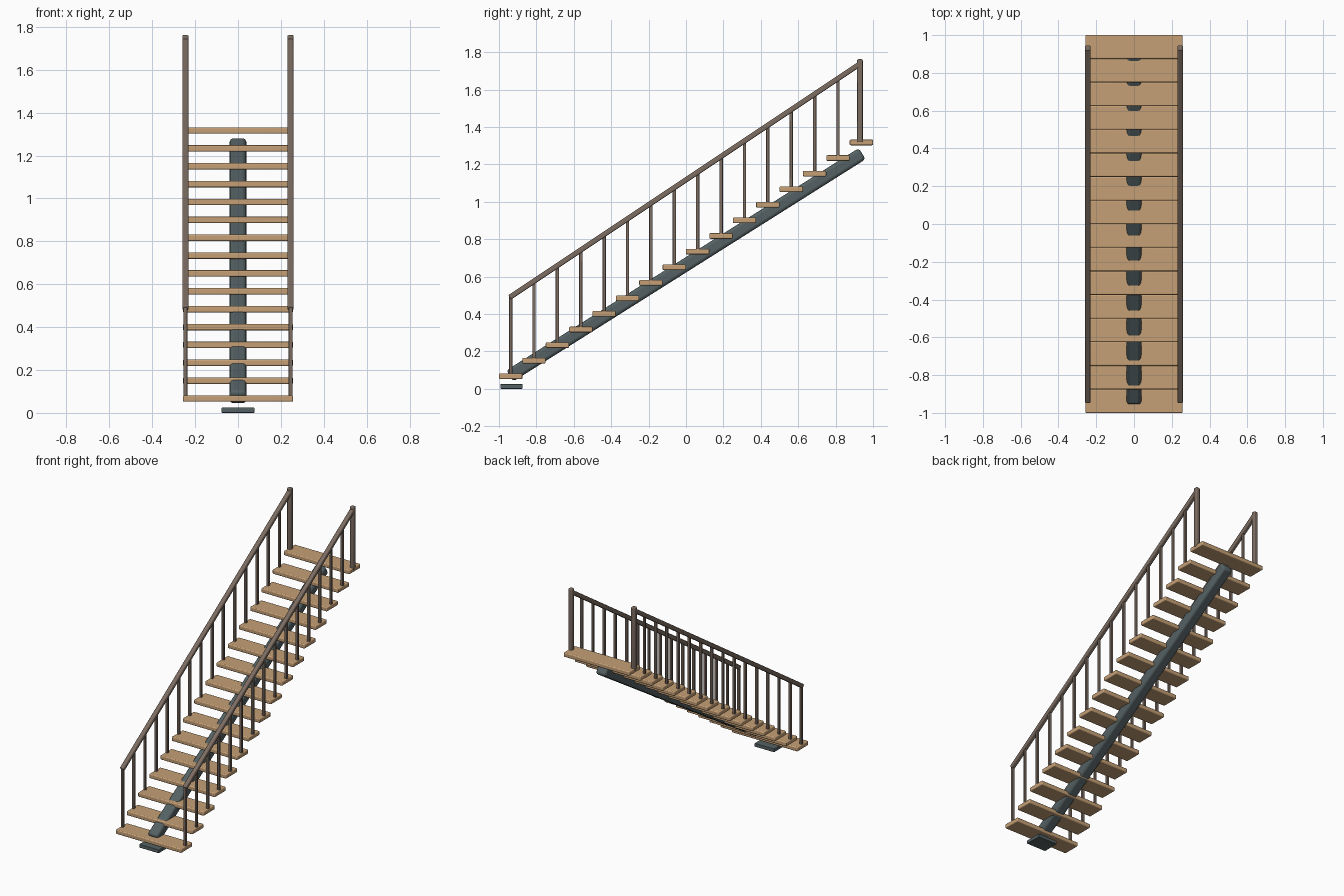
import bpy
from math import atan, hypot
from mathutils import Vector

cube = bpy.data.objects.get("Cube")
if cube:
    bpy.data.objects.remove(cube, do_unlink=True)


def material(name, rgb):
    m = bpy.data.materials.new(name)
    m.use_nodes = True
    m.diffuse_color = (*rgb, 1)
    m.node_tree.nodes["Principled BSDF"].inputs["Base Color"].default_value = (*rgb, 1)
    return m


WOOD = material("oak wood", (0.56, 0.35, 0.18))
BROWN = material("brown metal", (0.20, 0.15, 0.12))
SLATE = material("slate steel", (0.09, 0.12, 0.125))


def box(name, centre, size, mat, bevel, tilt=0.0):
    """Soft-edged box, tilted about the x axis."""
    bpy.ops.mesh.primitive_cube_add(size=1, location=centre)
    ob = bpy.context.object
    ob.name = name
    ob.scale = size
    bpy.ops.object.transform_apply(location=False, rotation=False, scale=True)
    ob.rotation_euler.x = tilt
    ob.data.materials.append(mat)
    mod = ob.modifiers.new("soft edges", "BEVEL")
    mod.width = bevel
    mod.segments = 3
    bpy.ops.object.shade_smooth_by_angle()
    return ob


def sloped_bar(name, start, end, width, height, mat, bevel):
    """Bar in a yz plane running between two points."""
    a, b = Vector(start), Vector(end)
    d = b - a
    return box(name, (a + b) / 2, (width, hypot(d.y, d.z), height), mat, bevel, atan(d.z / d.y))


STEPS = 16
RUN, RISE = 0.125, 1.25 / 15
FIRST_Y, FIRST_Z, THICK = -0.9375, 0.067, 0.03
RAIL_X = 0.245


def rail_z(y):
    return 0.492 + (y - FIRST_Y) * RISE / RUN


# Treads
for i in range(STEPS):
    box(f"tread_{i + 1}", (0, FIRST_Y + i * RUN, FIRST_Z + i * RISE),
        (0.514, RUN, THICK), WOOD, 0.006)

# Central beam and floor plate
sloped_bar("central_beam", (0, -0.942, 0.069), (0, 0.942, 1.257), 0.078, 0.07, SLATE, 0.017)
box("floor_plate", (0, -0.933, 0.0125), (0.154, 0.12, 0.025), SLATE, 0.004)

# Railings on both sides
for side, sx in (("left", 1), ("right", -1)):
    x = sx * RAIL_X
    top_y = 0.93
    for i in range(STEPS - 1):
        y = FIRST_Y + i * RUN
        low, high = FIRST_Z + i * RISE, rail_z(y)
        box(f"{side}_baluster_{i + 1}", (x, y, (low + high) / 2),
            (0.018, 0.018, high - low), BROWN, 0.004)
    low, high = FIRST_Z + (STEPS - 1) * RISE, 1.762
    box(f"{side}_top_post", (x, top_y, (low + high) / 2),
        (0.03, 0.03, high - low), BROWN, 0.007)
    sloped_bar(f"{side}_handrail", (x, -0.943, rail_z(-0.943)), (x, top_y, rail_z(top_y)),
               0.03, 0.028, BROWN, 0.007)
